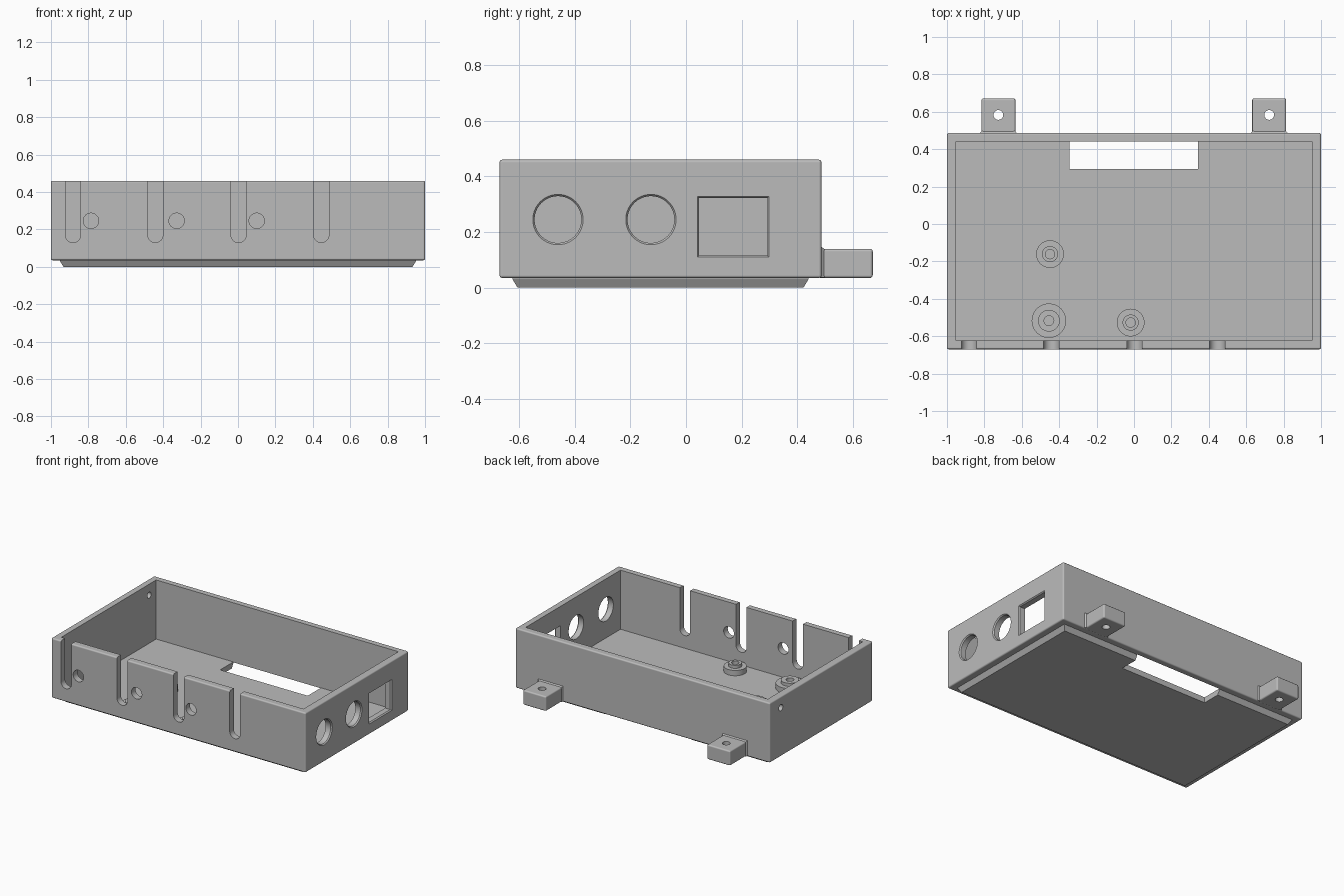
import bpy
import bmesh
import math

if "Cube" in bpy.data.objects:
    bpy.data.objects.remove(bpy.data.objects["Cube"])

plastic = bpy.data.materials.new("grey plastic")
plastic.diffuse_color = (0.5, 0.5, 0.5, 1)
plastic.use_nodes = True
plastic.node_tree.nodes["Principled BSDF"].inputs["Base Color"].default_value = plastic.diffuse_color


def loft(name, rings):
    """Closed solid skinned through equal-length rings of points."""
    bm = bmesh.new()
    loops = [[bm.verts.new(p) for p in r] for r in rings]
    n = len(loops[0])
    for a, b in zip(loops, loops[1:]):
        for i in range(n):
            j = (i + 1) % n
            bm.faces.new((a[i], a[j], b[j], b[i]))
    bm.faces.new(loops[0])
    bm.faces.new(loops[-1])
    bmesh.ops.recalc_face_normals(bm, faces=bm.faces)
    mesh = bpy.data.meshes.new(name)
    bm.to_mesh(mesh)
    bm.free()
    mesh.materials.append(plastic)
    ob = bpy.data.objects.new(name, mesh)
    bpy.context.collection.objects.link(ob)
    return ob


def ring(axis, pos, outline):
    """Place a 2D outline at a position along an axis."""
    place = {"x": lambda u, v: (pos, u, v),
             "y": lambda u, v: (u, pos, v),
             "z": lambda u, v: (u, v, pos)}[axis]
    return [place(u, v) for u, v in outline]


def rect(u0, u1, v0, v1, grow=0):
    u0, u1, v0, v1 = u0 - grow, u1 + grow, v0 - grow, v1 + grow
    return [(u0, v0), (u1, v0), (u1, v1), (u0, v1)]


def circle(u, v, r, n=48):
    return [(u + r * math.cos(2 * math.pi * i / n), v + r * math.sin(2 * math.pi * i / n)) for i in range(n)]


def box(name, x0, x1, y0, y1, z0, z1):
    return loft(name, [ring("z", z, rect(x0, x1, y0, y1)) for z in (z0, z1)])


def apply_modifier(ob, kind, **settings):
    mod = ob.modifiers.new(kind, kind)
    for key, value in settings.items():
        setattr(mod, key, value)
    bpy.ops.object.select_all(action="DESELECT")
    bpy.context.view_layer.objects.active = ob
    ob.select_set(True)
    bpy.ops.object.modifier_apply(modifier=mod.name)


def combine(ob, other, operation="DIFFERENCE"):
    apply_modifier(ob, "BOOLEAN", operation=operation, solver="EXACT", object=other)
    bpy.data.objects.remove(other)


def smooth(ob):
    """Round the softened edges while large faces stay flat."""
    bpy.ops.object.select_all(action="DESELECT")
    bpy.context.view_layer.objects.active = ob
    ob.select_set(True)
    bpy.ops.object.shade_smooth_by_angle(angle=math.radians(35))
    apply_modifier(ob, "WEIGHTED_NORMAL", keep_sharp=True, weight=100)


# Tray with softened outer edges, standing on a tapered base
tray = box("tray", -1, 1, -0.67, 0.487, 0.035, 0.46)
apply_modifier(tray, "BEVEL", width=0.01, segments=3)
base = loft("base", [ring("z", z, rect(-0.953, 0.953, -0.625, 0.442, g))
                     for z, g in ((0, -0.02), (0.03, -0.002), (0.05, 0))])
combine(tray, base, "UNION")
combine(tray, box("cavity", -0.952, 0.952, -0.624, 0.441, 0.04, 0.6))

# Round-bottomed cable slots in the front wall
for x in (-0.882, -0.442, 0.003, 0.445):
    r = 0.041
    arc = [(x + r * math.cos(a), 0.171 + r * math.sin(a))
           for a in (math.pi + math.pi * i / 20 for i in range(21))]
    outline = arc + [(x + r, 0.6), (x - r, 0.6)]
    combine(tray, loft("slot", [ring("y", y, outline) for y in (-0.8, -0.6)]))

# Round holes between the slots
for x in (-0.786, -0.328, 0.1):
    combine(tray, loft("hole", [ring("y", y, circle(x, 0.246, 0.041)) for y in (-0.8, -0.6)]))

# Right wall: two round ports and a rectangular one, with eased rims
for y in (-0.46, -0.126):
    combine(tray, loft("port", [ring("x", x, circle(y, 0.245, r, 64))
                                for x, r in ((0.9, 0.084), (0.992, 0.084), (1.002, 0.092))]))
combine(tray, loft("socket", [ring("x", x, rect(0.047, 0.292, 0.116, 0.322, g))
                              for x, g in ((0.9, 0), (0.992, 0), (1.002, 0.008))]))

# Small hole high in the left wall
combine(tray, loft("pin_hole", [ring("x", x, circle(0.363, 0.382, 0.022, 32)) for x in (-1.1, -0.9)]))

# Opening through the floor next to the back wall
combine(tray, box("floor_opening", -0.345, 0.343, 0.293, 0.444, -0.1, 0.039))
combine(tray, box("floor_opening_top", -0.345, 0.343, 0.293, 0.441, 0.03, 0.2))
smooth(tray)

# Mounting tabs on the back
for side, x in (("left", -0.725), ("right", 0.723)):
    tab = box("mounting_tab_" + side, x - 0.091, x + 0.091, 0.475, 0.671, 0.035, 0.14)
    apply_modifier(tab, "BEVEL", width=0.01, segments=3)
    combine(tab, loft("screw_hole", [ring("z", z, circle(x, 0.583, 0.026, 32)) for z in (0, 0.2)]))
    smooth(tab)
    # Flared joint with the wall
    loft("tab_joint_" + side, [ring("y", y, rect(x - 0.09 - g, x + 0.09 + g, 0.037, 0.139 + g))
                               for y, g in ((0.485, 0.01), (0.489, 0.006), (0.497, 0.0))])

# Stepped screw posts on the floor
for i, (x, y, r1, r2, r3) in enumerate(((-0.449, -0.161, 0.074, 0.043, 0.025),
                                        (-0.455, -0.517, 0.092, 0.058, 0.026),
                                        (-0.018, -0.527, 0.074, 0.043, 0.025))):
    steps = ((0.038, r1), (0.078, r1), (0.078, r2), (0.1, r2), (0.1, r3), (0.045, r3))
    post = loft("screw_post_%d" % (i + 1), [ring("z", z, circle(x, y, r)) for z, r in steps])
    smooth(post)
